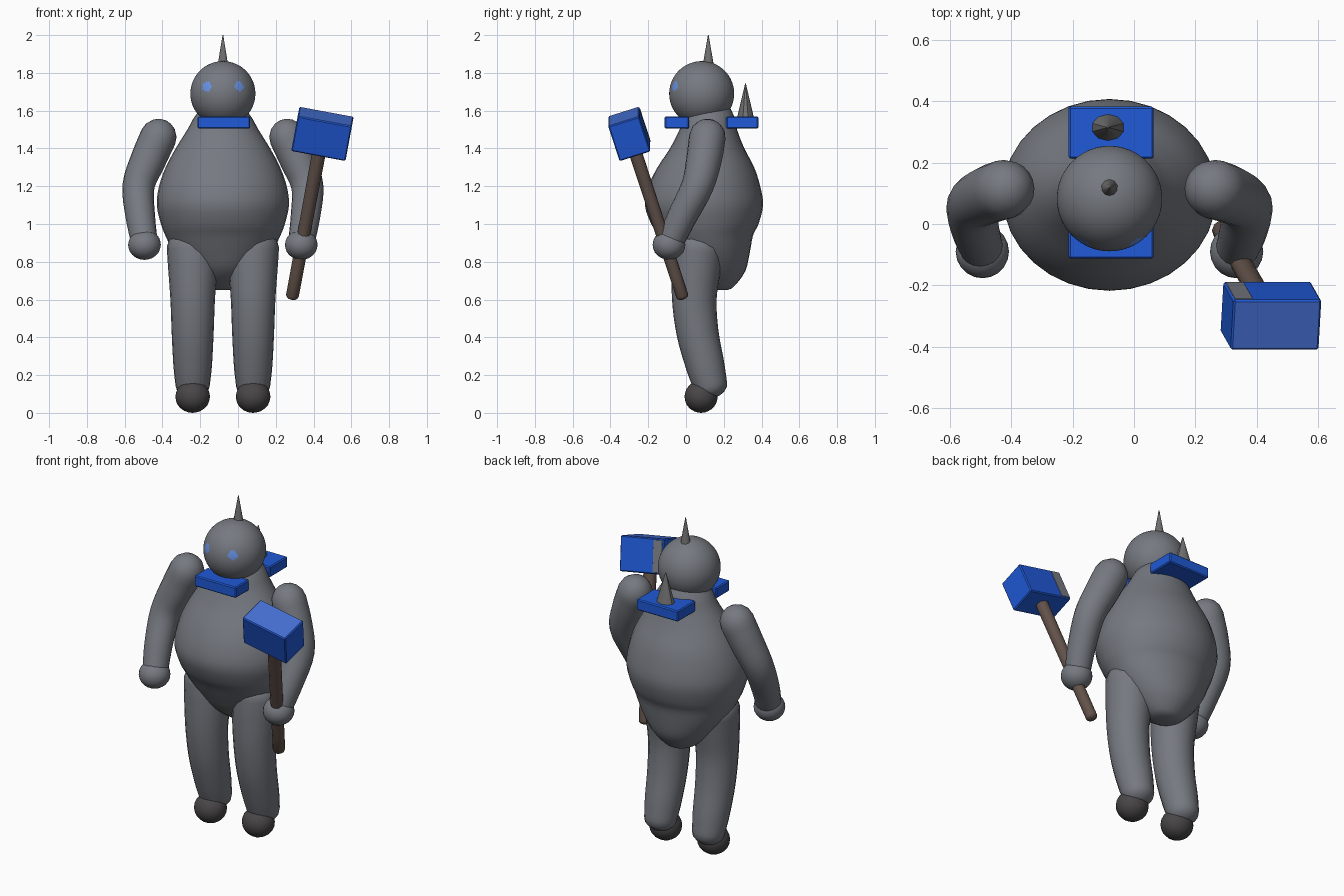
import bpy, bmesh, math
from mathutils import Vector, Matrix

cube = bpy.data.objects.get("Cube")
if cube:
    bpy.data.objects.remove(cube, do_unlink=True)

MID = -0.08  # the body's own centre line


def material(name, rgb):
    m = bpy.data.materials.new(name)
    m.use_nodes = True
    m.diffuse_color = (*rgb, 1)
    m.node_tree.nodes["Principled BSDF"].inputs["Base Color"].default_value = (*rgb, 1)
    return m


grey = material("grey skin", (0.18, 0.192, 0.217))
horn = material("warm grey horn", (0.165, 0.16, 0.16))
dark = material("dark feet", (0.065, 0.06, 0.063))
blue = material("blue metal", (0.014, 0.1, 0.68))
worn = material("worn blue metal", (0.06, 0.16, 0.65))
brown = material("brown wood", (0.122, 0.083, 0.067))
pale = material("light blue eyes", (0.14, 0.29, 0.78))


def finish(name, bm, mat, angle=40):
    bmesh.ops.recalc_face_normals(bm, faces=bm.faces)
    mesh = bpy.data.meshes.new(name)
    bm.to_mesh(mesh)
    bm.free()
    mesh.materials.append(mat)
    ob = bpy.data.objects.new(name, mesh)
    bpy.context.collection.objects.link(ob)
    bpy.ops.object.select_all(action='DESELECT')
    ob.select_set(True)
    bpy.context.view_layer.objects.active = ob
    bpy.ops.object.shade_smooth_by_angle(angle=math.radians(angle))
    return ob


def ball(name, pos, size, mat, detail=3):
    bm = bmesh.new()
    bmesh.ops.create_icosphere(bm, subdivisions=detail, radius=1,
                               matrix=Matrix.Translation(pos) @ Matrix.Diagonal((*size, 1)))
    return finish(name, bm, mat)


def paint(ob, mat, rule):
    """Give the faces that pass the rule a second colour."""
    ob.data.materials.append(mat)
    for f in ob.data.polygons:
        if rule(f):
            f.material_index = 1


def loft(name, rings, mat, sides=24):
    """Skin a list of (centre, axis, rx, ry) ellipses and close the ends."""
    bm = bmesh.new()
    loops = []
    for centre, axis, rx, ry in rings:
        q = Vector((0, 0, 1)).rotation_difference(axis)
        loops.append([bm.verts.new(centre + q @ Vector((rx * math.cos(a), ry * math.sin(a), 0)))
                      for a in (math.tau * i / sides for i in range(sides))])
    for a, b in zip(loops, loops[1:]):
        for i in range(sides):
            j = (i + 1) % sides
            bm.faces.new((a[i], a[j], b[j], b[i]))
    bm.faces.new(loops[0][::-1])
    bm.faces.new(loops[-1])
    return finish(name, bm, mat)


def smooth_points(keys, steps=4):
    """Catmull-Rom samples through the key tuples."""
    keys = [Vector(k) for k in keys]
    ext = [2 * keys[0] - keys[1]] + keys + [2 * keys[-1] - keys[-2]]
    out = []
    for p, a, b, n in zip(ext, ext[1:], ext[2:], ext[3:]):
        for s in range(steps):
            t = s / steps
            out.append(0.5 * (2 * a + (b - p) * t + (2 * p - 5 * a + 4 * b - n) * t ** 2
                              + (3 * a - p - 3 * b + n) * t ** 3))
    return out + [keys[-1]]


def limb(name, keys, mat, sides=20, dome=1.0):
    """Tube through (x, y, z, radius) keys with rounded ends; runs upward."""
    pts = smooth_points(keys)
    pos = [p.to_3d() for p in pts]
    axes = [(pos[min(i + 1, len(pos) - 1)] - pos[max(i - 1, 0)]).normalized()
            for i in range(len(pos))]
    rings = [(c, d, p[3], p[3]) for c, d, p in zip(pos, axes, pts)]
    caps = [math.radians(a) for a in (25, 50, 70, 85)]

    def cap(end, sign):
        c, d, r, _ = end
        return [(c + d * (sign * dome * r * math.sin(a)), d, r * math.cos(a), r * math.cos(a))
                for a in caps]
    return loft(name, cap(rings[0], -1)[::-1] + rings + cap(rings[-1], 1), mat, sides)


def box(name, size, matrix, mat, bevel=0.006):
    bm = bmesh.new()
    bmesh.ops.create_cube(bm, size=1, matrix=matrix @ Matrix.Diagonal((*size, 1)))
    bmesh.ops.bevel(bm, geom=bm.edges[:], offset=bevel, segments=1, affect='EDGES')
    return finish(name, bm, mat, 20)


def spike(name, pos, radius, height, mat, depth=1.0):
    bm = bmesh.new()
    bmesh.ops.create_cone(bm, cap_ends=True, segments=10, radius1=radius, radius2=0.002,
                          depth=height, matrix=Matrix.Translation(pos + Vector((0, 0, height / 2)))
                          @ Matrix.Diagonal((1, depth, 1, 1)))
    return finish(name, bm, mat)


# Pear-shaped torso with the pelvis below it: (z, half width, half depth, centre y)
profile = [(0.65, 0.05, 0.05, 0.17), (0.67, 0.1, 0.09, 0.165), (0.75, 0.185, 0.172, 0.142),
           (0.85, 0.26, 0.216, 0.122), (0.94, 0.305, 0.25, 0.105), (1.0, 0.328, 0.284, 0.1),
           (1.1, 0.35, 0.313, 0.095), (1.2, 0.338, 0.296, 0.097), (1.3, 0.303, 0.256, 0.105),
           (1.4, 0.25, 0.197, 0.112), (1.5, 0.188, 0.152, 0.118), (1.56, 0.155, 0.138, 0.12),
           (1.62, 0.11, 0.112, 0.12)]
loft("torso", [(Vector((MID, p[3], p[0])), Vector((0, 0, 1)), p[1], p[2])
               for p in smooth_points(profile, 3)], grey, 32)

# Round head with painted eyes, its horn, and the spike on the back
head_ball = ball("head", (MID, 0.083, 1.69), (0.172, 0.172, 0.172), grey, 5)
eyes = [Vector((MID + s * 0.087, -0.06, 1.729)) for s in (1, -1)]
paint(head_ball, pale, lambda f: min((f.center - e).length for e in eyes) < 0.027)
spike("head_horn", Vector((MID, 0.118, 1.83)), 0.031, 0.17, horn)
spike("back_spike", Vector((MID - 0.005, 0.315, 1.535)), 0.064, 0.21, horn, 0.8)

# Limbs, hands and feet on both sides
for side, s in (("left", 1), ("right", -1)):
    def at(*keys):
        return [(MID + s * k[0], *k[1:]) for k in keys]

    limb(side + "_leg", at((0.16, 0.13, 0.14, 0.09), (0.16, 0.102, 0.25, 0.102),
                           (0.16, 0.062, 0.42, 0.111), (0.16, 0.044, 0.6, 0.118),
                           (0.16, 0.055, 0.78, 0.131), (0.162, 0.065, 0.88, 0.135)),
         grey, dome=0.7)
    limb(side + "_arm", at((0.415, -0.085, 0.9, 0.07), (0.437, -0.02, 1.04, 0.078),
                           (0.447, 0.06, 1.2, 0.085), (0.395, 0.095, 1.34, 0.094),
                           (0.342, 0.113, 1.46, 0.097)), grey)
    ball(side + "_hand", at((0.415, -0.09, 0.89))[0], (0.087, 0.087, 0.08), grey)
    ball(side + "_foot", at((0.16, 0.08, 0.086))[0], (0.092, 0.088, 0.086), dark)

# Collar plates at the front and back of the neck
box("front_collar_plate", (0.278, 0.13, 0.065), Matrix.Translation((-0.075, -0.048, 1.537)), blue)
box("back_collar_plate", (0.278, 0.17, 0.065), Matrix.Translation((-0.075, 0.298, 1.537)), blue)

# Hammer, leaning forward and outward in the left hand
grip = Vector((0.288, -0.02, 0.62))
head = Vector((0.447, -0.3, 1.477))
up = (head - grip).normalized()
across = (Vector((0.985, 0, -0.18)) - up * up.dot(Vector((0.985, 0, -0.18)))).normalized()
turn = Matrix((across, up.cross(across), up)).transposed().to_4x4()
place = Matrix.Translation(head) @ turn
limb("hammer_handle", [(*grip, 0.034), (*grip.lerp(head, 0.5), 0.035), (*head, 0.037)],
     brown, 10, 0.6)
block = box("hammer_head", (0.292, 0.172, 0.198), place, blue)
paint(block, worn, lambda f: f.normal.dot(up) > 0.9)
box("hammer_worn_patch", (0.06, 0.004, 0.18),
    place @ Matrix.Translation((-0.11, 0.086, 0)), grey, 0.001)
